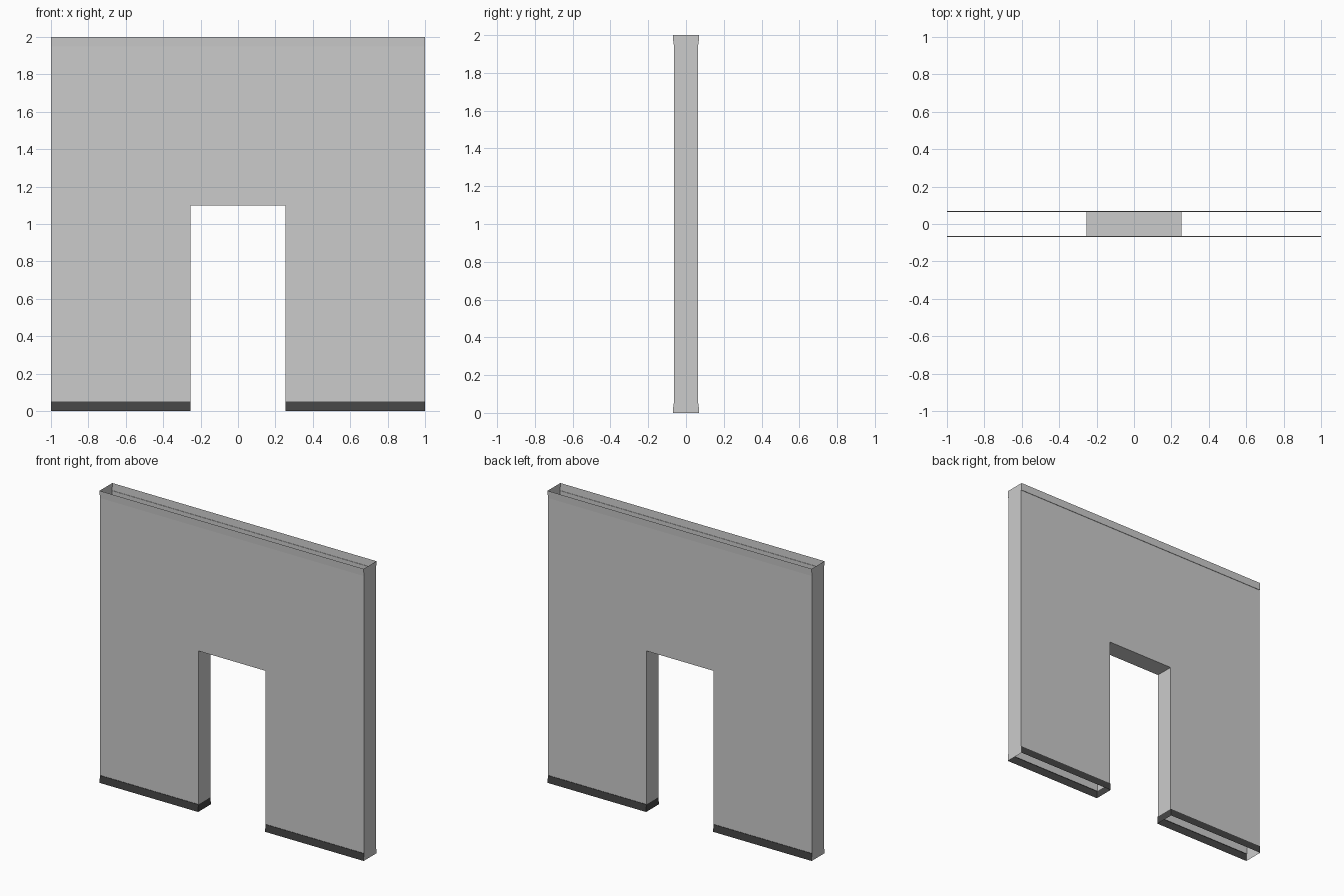
import bpy, bmesh

if "Cube" in bpy.data.objects:
    bpy.data.objects.remove(bpy.data.objects["Cube"])

HALF, TOP = 1.0, 2.0          # wall half width and height
DOOR_X, DOOR_Z = 0.254, 1.10  # opening half width and height
BAND = 0.05                   # trim height
Y_WALL, Y_IN, Y_OUT = 0.0635, 0.0665, 0.069  # panel face, trim at panel, trim at rim


def build(name, faces, colour=None):
    bm = bmesh.new()
    for f in faces:
        bm.faces.new([bm.verts.new(p) for p in f])
    bmesh.ops.remove_doubles(bm, verts=bm.verts, dist=1e-5)
    mesh = bpy.data.meshes.new(name)
    bm.to_mesh(mesh)
    bm.free()
    obj = bpy.data.objects.new(name, mesh)
    bpy.context.collection.objects.link(obj)
    if colour:
        mat = bpy.data.materials.new(name + "_paint")
        mat.diffuse_color = (*colour, 1)
        mat.use_nodes = True
        mat.node_tree.nodes["Principled BSDF"].inputs["Base Color"].default_value = mat.diffuse_color
        mesh.materials.append(mat)
    return obj


def oriented(points, direction):
    """Wind a flat polygon so that it faces along x, y or z direction."""
    n = [0.0, 0.0, 0.0]
    for a, b in zip(points, points[1:] + points[:1]):
        n[0] += a[1] * b[2] - a[2] * b[1]
        n[1] += a[2] * b[0] - a[0] * b[2]
        n[2] += a[0] * b[1] - a[1] * b[0]
    dot = sum(i * j for i, j in zip(n, direction))
    return points if dot > 0 else points[::-1]


def strip(x0, x1, y0, z0, y1, z1, d):
    return oriented([(x0, y0, z0), (x1, y0, z0), (x1, y1, z1), (x0, y1, z1)], d)


def section(x, profile, d):
    """Cross-section face at x, mirrored front to back."""
    pts = [(x, y, z) for y, z in profile] + [(x, -y, z) for y, z in profile[::-1]]
    return oriented(pts, (d, 0, 0))


low = [(Y_OUT, 0), (Y_IN, BAND), (Y_WALL, BAND)]
high = [(y, TOP - z) for y, z in low[::-1]]
wall, crown, base = [], [], []

# Front and back panels with their trim bands; top and bottom stay open
for s in (-1, 1):
    wall += [strip(-HALF, HALF, s * Y_WALL, DOOR_Z, s * Y_WALL, TOP - BAND, (0, s, 0))]
    crown += [strip(-HALF, HALF, s * Y_OUT, TOP, s * Y_IN, TOP - BAND, (0, s, 0)),
              strip(-HALF, HALF, s * Y_IN, TOP - BAND, s * Y_WALL, TOP - BAND, (0, 0, -1))]
    for side in (-1, 1):
        a, b = side * DOOR_X, side * HALF
        wall += [strip(a, b, s * Y_WALL, BAND, s * Y_WALL, DOOR_Z, (0, s, 0))]
        base += [strip(a, b, s * Y_OUT, 0, s * Y_IN, BAND, (0, s, 0)),
                 strip(a, b, s * Y_IN, BAND, s * Y_WALL, BAND, (0, 0, 1))]

# Outer ends and door jambs
for side in (-1, 1):
    wall += [section(side * HALF, low + high, side),
             section(side * DOOR_X, [(Y_WALL, BAND), (Y_WALL, DOOR_Z)], -side)]
    base += [section(side * DOOR_X, low[:2], -side)]

# Underside of the lintel
wall += [strip(-DOOR_X, DOOR_X, -Y_WALL, DOOR_Z, Y_WALL, DOOR_Z, (0, 0, -1))]

build("doorway_wall", wall)
build("top_trim", crown, (0.55, 0.55, 0.55))
build("base_trim", base, (0.06, 0.06, 0.06))
